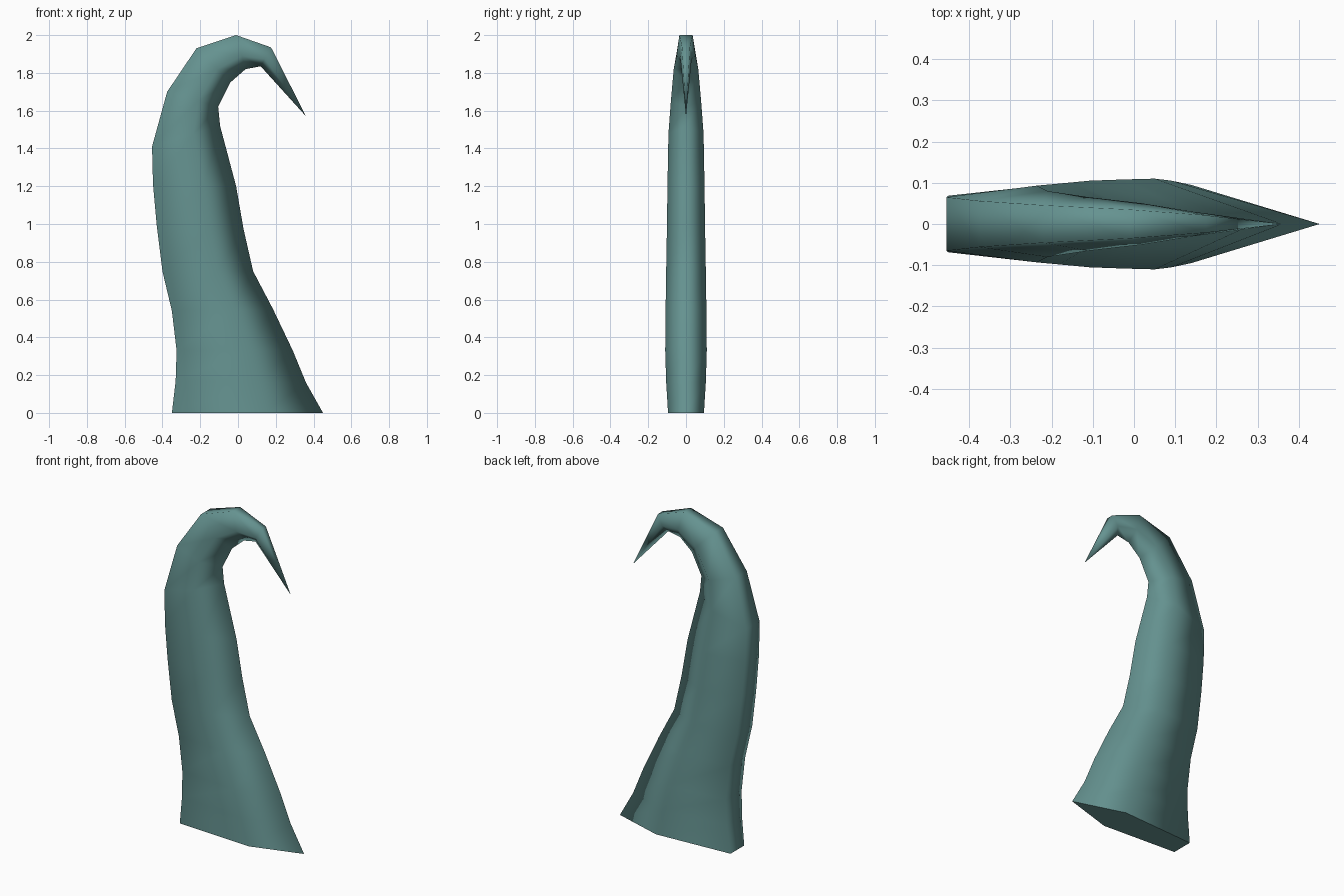
import bpy, bmesh
from mathutils import Vector

if "Cube" in bpy.data.objects:
    bpy.data.objects.remove(bpy.data.objects["Cube"])

# Each section: outer edge (x, z), inner edge (x, z), half thickness
SECTIONS = [
    ((-0.35, 0.00), (0.45, 0.00), 0.095),
    ((-0.33, 0.17), (0.36, 0.16), 0.105),
    ((-0.325, 0.33), (0.29, 0.33), 0.11),
    ((-0.35, 0.54), (0.185, 0.55), 0.108),
    ((-0.40, 0.75), (0.08, 0.75), 0.105),
    ((-0.43, 0.99), (0.03, 0.97), 0.101),
    ((-0.45, 1.21), (-0.01, 1.20), 0.098),
    ((-0.455, 1.41), (-0.095, 1.52), 0.093),
    ((-0.375, 1.70), (-0.105, 1.62), 0.08),
    ((-0.22, 1.93), (-0.04, 1.75), 0.065),
    ((-0.01, 2.00), (0.04, 1.82), 0.05),
    ((0.175, 1.935), (0.12, 1.835), 0.03),
]
TIP = (0.36, 0, 1.57)
# Five-sided section: (fraction from outer to inner edge, thickness factor)
PROFILE = [(0, -0.7), (0.61, -1), (1, 0), (0.61, 1), (0, 0.7)]

# Hooked horn, lofted through the sections
bm = bmesh.new()
rings = []
for outer, inner, half in SECTIONS:
    a = Vector((outer[0], 0, outer[1]))
    b = Vector((inner[0], 0, inner[1]))
    rings.append([bm.verts.new(a.lerp(b, t) + Vector((0, half * w, 0)))
                  for t, w in PROFILE])
n = len(PROFILE)
for low, high in zip(rings, rings[1:]):
    for i in range(n):
        j = (i + 1) % n
        bm.faces.new((low[i], low[j], high[j], high[i]))

# Pointed tip
tip = bm.verts.new(TIP)
for i in range(n):
    bm.faces.new((rings[-1][i], rings[-1][(i + 1) % n], tip))
for f in bm.faces:
    f.smooth = True

# Flat base with a crisp rim
base = bm.faces.new(rings[0][::-1])
for e in base.edges:
    e.smooth = False
bmesh.ops.recalc_face_normals(bm, faces=bm.faces)

mesh = bpy.data.meshes.new("horn")
bm.to_mesh(mesh)
bm.free()
horn = bpy.data.objects.new("horn", mesh)
bpy.context.collection.objects.link(horn)

mat = bpy.data.materials.new("teal")
mat.diffuse_color = (0.13, 0.29, 0.28, 1)
mat.use_nodes = True
mat.node_tree.nodes["Principled BSDF"].inputs["Base Color"].default_value = mat.diffuse_color
mesh.materials.append(mat)
